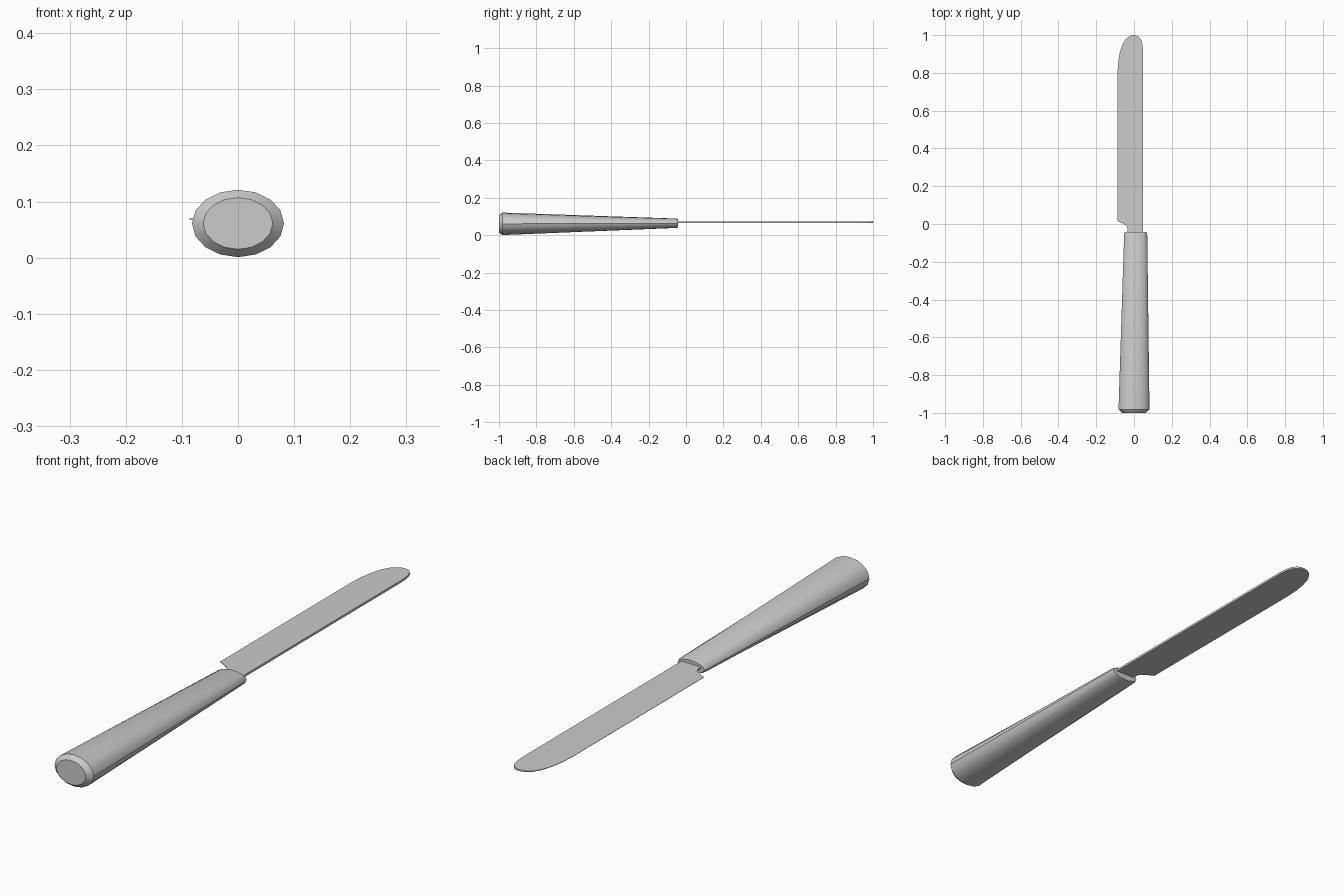
import bpy, bmesh
from math import cos, sin, tau

if "Cube" in bpy.data.objects:
    bpy.data.objects.remove(bpy.data.objects["Cube"])


def finish(name, bm, angle):
    bmesh.ops.recalc_face_normals(bm, faces=bm.faces)
    mesh = bpy.data.meshes.new(name)
    bm.to_mesh(mesh)
    bm.free()
    ob = bpy.data.objects.new(name, mesh)
    bpy.context.collection.objects.link(ob)
    bpy.ops.object.select_all(action='DESELECT')
    ob.select_set(True)
    bpy.context.view_layer.objects.active = ob
    bpy.ops.object.shade_smooth_by_angle(angle=angle)
    return ob


def bridge(bm, a, b):
    n = len(a)
    for i in range(n):
        bm.faces.new((a[i], a[(i + 1) % n], b[(i + 1) % n], b[i]))


# Handle: tapered 16-sided oval with a chamfered butt
# each section is y, centre x, centre z, half width, half height
sections = [
    (-1.0, 0.0, 0.061, 0.062, 0.046),
    (-0.982, 0.0, 0.061, 0.082, 0.060),
    (-0.052, 0.009, 0.064, 0.061, 0.025),
    (-0.042, 0.009, 0.064, 0.056, 0.022),
]
bm = bmesh.new()
rings = []
for y, cx, cz, rx, rz in sections:
    rings.append([bm.verts.new((cx + rx * cos(tau * i / 16), y, cz + rz * sin(tau * i / 16)))
                  for i in range(16)])
for a, b in zip(rings, rings[1:]):
    bridge(bm, a, b)
bm.faces.new(rings[0])
bm.faces.new(rings[-1])
finish("handle", bm, 0.6)

# Blade: outline with a thick spine on +x, thinning to the cutting edge on -x
outline = [
    (0.048, -0.07), (0.048, 0.91), (0.045, 0.95), (0.037, 0.978), (0.022, 0.994),
    (0.0, 1.0), (-0.022, 0.995), (-0.043, 0.98), (-0.062, 0.95), (-0.076, 0.905),
    (-0.084, 0.855), (-0.087, 0.80), (-0.087, 0.016), (-0.062, 0.004),
    (-0.042, -0.008), (-0.034, -0.02), (-0.034, -0.07),
]
bm = bmesh.new()


def side(sign):
    return [bm.verts.new((x, y, 0.069 + sign * (0.0006 + 0.0036 * (x + 0.087) / 0.135)))
            for x, y in outline]


top, bottom = side(1), side(-1)
bm.faces.new(top)
bm.faces.new(bottom)
bridge(bm, top, bottom)
finish("blade", bm, 0.5)
